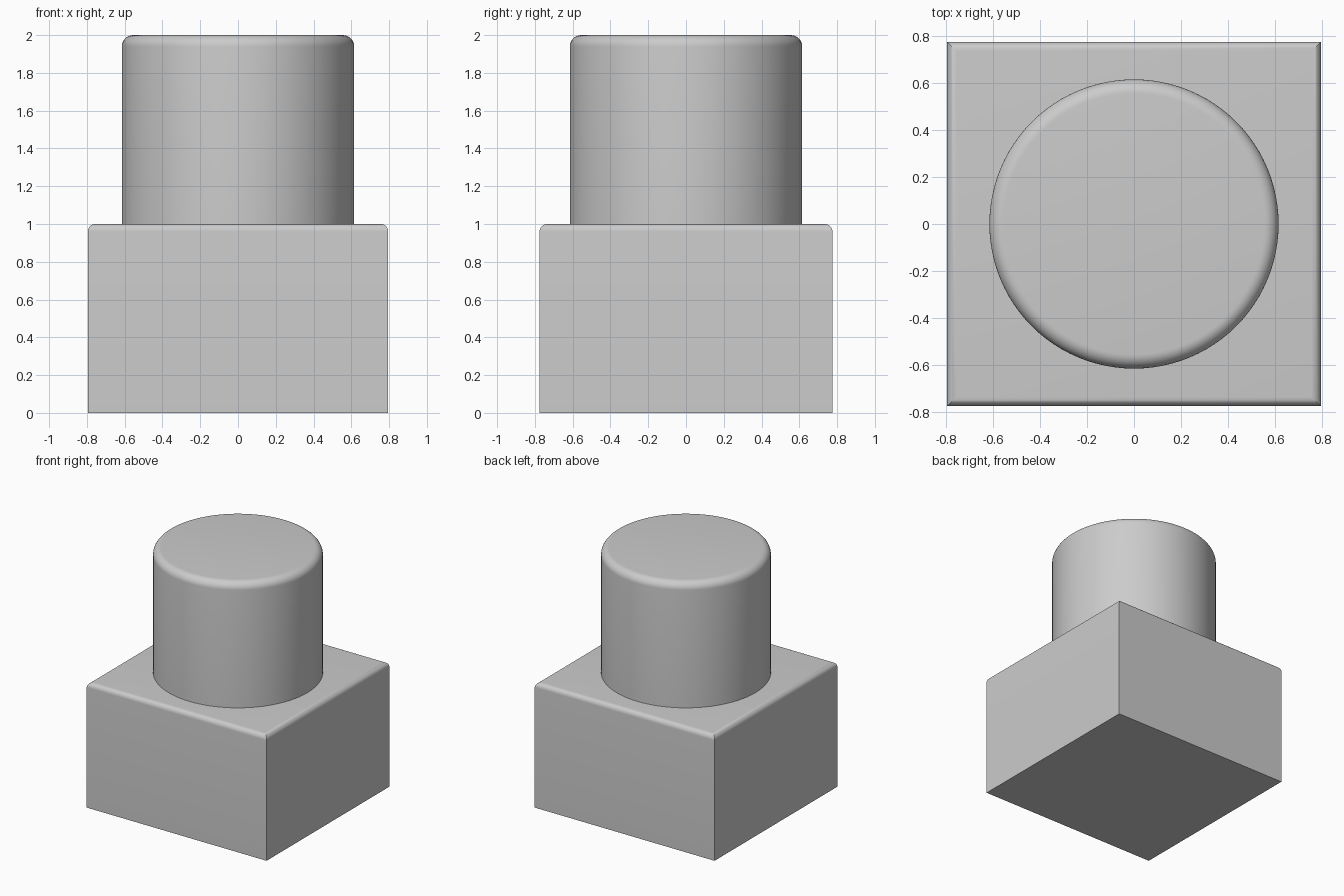
import bpy
import bmesh
import math

cube = bpy.data.objects.get("Cube")
if cube:
    bpy.data.objects.remove(cube, do_unlink=True)

grey = bpy.data.materials.new("plain_grey")
grey.use_nodes = True
colour = (0.6, 0.6, 0.6, 1)
grey.diffuse_color = colour
grey.node_tree.nodes["Principled BSDF"].inputs["Base Color"].default_value = colour


def finish(obj, name, top, radius):
    """Round the top rim, then shade smooth while keeping sharp edges."""
    obj.name = name
    obj.data.materials.append(grey)
    bpy.ops.object.transform_apply(location=True, rotation=False, scale=True)
    bm = bmesh.new()
    bm.from_mesh(obj.data)
    rim = [e for e in bm.edges if all(abs(v.co.z - top) < 0.001 for v in e.verts)]
    bmesh.ops.bevel(bm, geom=rim, offset=radius, segments=8, profile=0.5, affect='EDGES')
    bm.to_mesh(obj.data)
    bm.free()
    bpy.ops.object.shade_smooth_by_angle(angle=math.radians(30))


# Rectangular base block
bpy.ops.mesh.primitive_cube_add(size=1, location=(0, 0, 0.5))
base = bpy.context.object
base.scale = (1.59, 1.55, 1)
finish(base, "base_block", 1, 0.04)

# Round post standing on the block
bpy.ops.mesh.primitive_cylinder_add(vertices=96, radius=0.615, depth=1, location=(0, 0, 1.5))
finish(bpy.context.object, "round_post", 2, 0.06)
